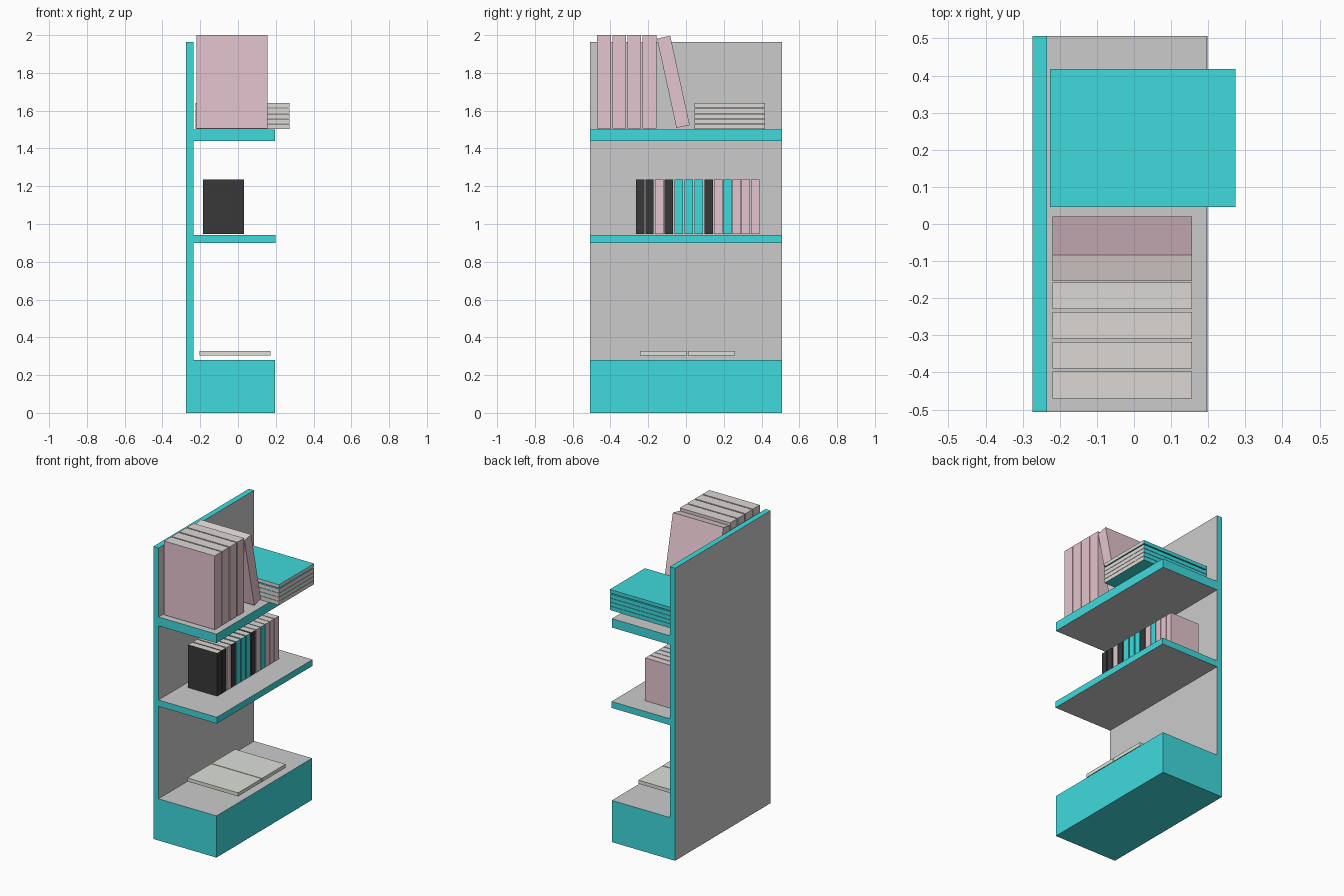
import bpy, bmesh, math
from mathutils import Matrix, Vector

if "Cube" in bpy.data.objects:
    bpy.data.objects.remove(bpy.data.objects["Cube"])


def material(name, rgb):
    m = bpy.data.materials.new(name)
    m.diffuse_color = (*rgb, 1)
    m.use_nodes = True
    m.node_tree.nodes["Principled BSDF"].inputs["Base Color"].default_value = m.diffuse_color
    return m


TEAL = material("teal", (0.05, 0.70, 0.72))
PINK = material("pink", (0.78, 0.56, 0.62))
BLACK = material("black", (0.04, 0.04, 0.04))
PAPER = material("paper", (0.72, 0.68, 0.66))
CREAM = material("cream", (0.72, 0.75, 0.69))
GREY = material("grey", (0.69, 0.69, 0.69))


def finish(name, bm, mats, pick):
    """Turn a bmesh into an object; pick(normal, centre) gives the material slot."""
    bmesh.ops.recalc_face_normals(bm, faces=bm.faces[:])
    bm.normal_update()
    for f in bm.faces:
        f.material_index = pick(f.normal, f.calc_center_median())
    me = bpy.data.meshes.new(name)
    bm.to_mesh(me)
    bm.free()
    for m in mats:
        me.materials.append(m)
    ob = bpy.data.objects.new(name, me)
    bpy.context.collection.objects.link(ob)
    return ob


def book(name, x, y, z, cover, covered, pages=PAPER):
    """Box from (min, max) ranges; faces along the covered directions get the cover."""
    bm = bmesh.new()
    bmesh.ops.create_cube(bm, size=1)
    size = Vector([b - a for a, b in (x, y, z)])
    mid = Vector([(a + b) / 2 for a, b in (x, y, z)])
    bmesh.ops.scale(bm, vec=size, verts=bm.verts)
    dirs = [Vector(d) for d in covered]
    ob = finish(name, bm, [pages, cover],
                lambda n, c: int(any(n.dot(d) > 0.9 for d in dirs)))
    ob.location = mid
    return ob


# Bookcase: one comb-shaped side profile extruded across the width
B, P, F = -0.274, -0.235, 0.195
profile = [(B, 0), (F, 0), (F, 0.28), (P, 0.28),
           (P, 0.90), (0.198, 0.90), (0.198, 0.943), (P, 0.943),
           (P, 1.44), (F, 1.44), (F, 1.50), (P, 1.50),
           (P, 1.963), (B, 1.963)]
bm = bmesh.new()
face = bm.faces.new([bm.verts.new((x, -0.507, z)) for x, z in profile])
ext = bmesh.ops.extrude_face_region(bm, geom=[face])
bmesh.ops.translate(bm, vec=(0, 1.014, 0),
                    verts=[g for g in ext["geom"] if isinstance(g, bmesh.types.BMVert)])


def shelf_slot(n, c):
    flat = abs(n.z) > 0.9 and 0.01 < c.z < 1.9     # shelf tops and undersides
    panel = abs(n.x) > 0.9 and c.x < -0.2          # back panel faces
    return int(not (flat or panel))


finish("bookcase", bm, [GREY, TEAL], shelf_slot)

UPRIGHT = [(1, 0, 0), (0, 1, 0), (0, -1, 0)]
FLAT = [(0, 1, 0), (0, 0, 1), (0, 0, -1)]

# Tall books on the top shelf
for i, y in enumerate((-0.47, -0.39, -0.309, -0.229)):
    book(f"tall_book_{i + 1}", (-0.219, 0.156), (y, y + 0.072), (1.505, 2.0),
         PINK, UPRIGHT)

# Leaning tall book
lean = book("leaning_book", (-0.219, 0.156), (-0.036, 0.036), (-0.242, 0.242),
            PINK, UPRIGHT)
lean.location = (-0.0315, -0.067, 1.7525)
lean.rotation_euler.x = math.radians(12.3)

# Stack of flat books
for i, (z0, z1) in enumerate(((1.503, 1.529), (1.531, 1.556), (1.558, 1.583),
                              (1.585, 1.611), (1.618, 1.641))):
    book(f"stacked_book_{i + 1}", (-0.226, 0.273), (0.046, 0.418), (z0, z1),
         TEAL, FLAT)

# Row of small books on the middle shelf
row = [(-0.265, BLACK), (-0.215, BLACK), (-0.163, PINK), (-0.114, BLACK),
       (-0.061, TEAL), (-0.008, TEAL), (0.045, TEAL), (0.098, BLACK),
       (0.148, PINK), (0.197, TEAL), (0.246, PINK), (0.294, PINK), (0.344, PINK)]
for i, (y, mat) in enumerate(row):
    book(f"small_book_{i + 1}", (-0.185, 0.031), (y, y + 0.044), (0.947, 1.235),
         mat, UPRIGHT)

# Open book on the base: two page halves over a teal cover face
for side, y in (("left", (-0.244, 0.005)), ("right", (0.010, 0.260))):
    book(f"open_book_{side}", (-0.204, 0.171), y, (0.304, 0.328),
         TEAL, [(0, 0, -1)], CREAM)
